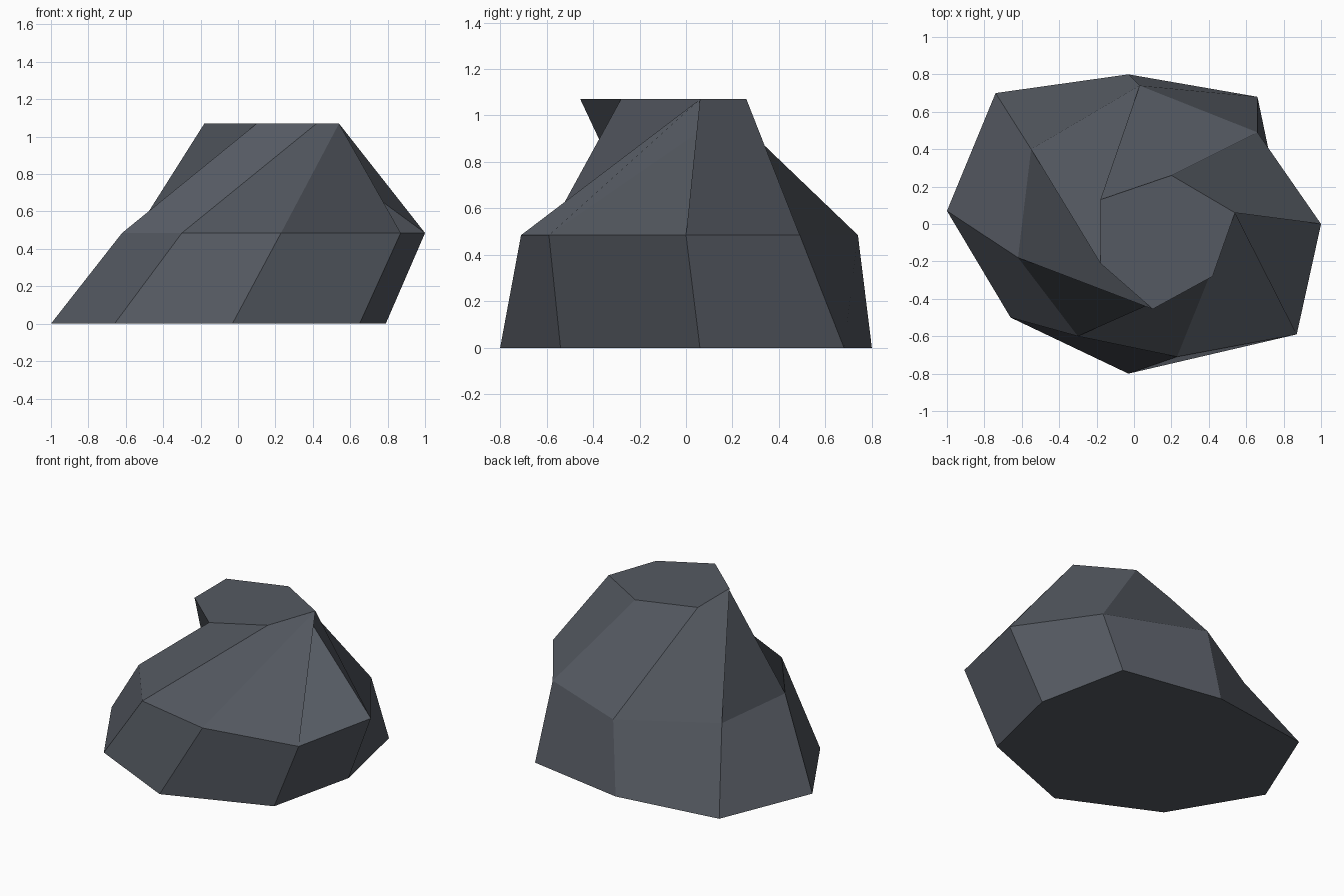
import bpy
from mathutils import Vector

if "Cube" in bpy.data.objects:
    bpy.data.objects.remove(bpy.data.objects["Cube"])

# Ring outlines, counter-clockwise from +x
BASE = [(.79, .06), (.66, .68), (-.03, .80), (-.74, .70),
        (-1, .07), (-.66, -.50), (-.03, -.80), (.65, -.54)]
MIDDLE = [(1, 0), (.66, .49), (.03, .74), (-.55, .40),
          (-.62, -.18), (-.30, -.60), (.23, -.71), (.87, -.59)]
TOP = [(.54, .06), (.20, .26), (-.18, .13), (-.18, -.21), (.10, -.455), (.42, -.28)]
rings = [(BASE, 0), (MIDDLE, .485), (TOP, 1.07)]
verts = [Vector((x, y, z)) for ring, z in rings for x, y in ring]

faces, normals = [], []


def newell(loop):
    n = Vector()
    for i, v in enumerate(loop):
        n += verts[v].cross(verts[loop[(i + 1) % len(loop)]])
    return n.normalized()


def add_panel(quad, second_diagonal=False):
    """Split a twisted panel in two but shade it as a single flat facet."""
    a, b, c, d = quad
    pair = [(a, b, d), (b, c, d)] if second_diagonal else [(a, b, c), (a, c, d)]
    n = newell(quad)
    for tri in pair:
        if sorted(tri) not in [sorted(f) for f in faces]:
            faces.append(tri)
            normals.append(n)


# Lower and upper bands; the six-sided top ring wraps round under eight sides
for i in range(8):
    j = (i + 1) % 8
    add_panel((i, j, 8 + j, 8 + i))
for i in range(8):
    j = (i + 1) % 8
    add_panel((8 + i, 8 + j, 16 + j % 6, 16 + i % 6), second_diagonal=i >= 6)

# Flat underside and flat crown
for cap in (tuple(reversed(range(8))), tuple(range(16, 22))):
    faces.append(cap)
    normals.append(newell(cap))

mesh = bpy.data.meshes.new("rock")
mesh.from_pydata(verts, [], faces)
mesh.update()
mesh.normals_split_custom_set([n for f, n in zip(faces, normals) for _ in f])

stone = bpy.data.materials.new("slate_grey")
stone.diffuse_color = (.091, .102, .122, 1)
stone.use_nodes = True
stone.node_tree.nodes["Principled BSDF"].inputs["Base Color"].default_value = stone.diffuse_color
mesh.materials.append(stone)

rock = bpy.data.objects.new("rock", mesh)
bpy.context.collection.objects.link(rock)
